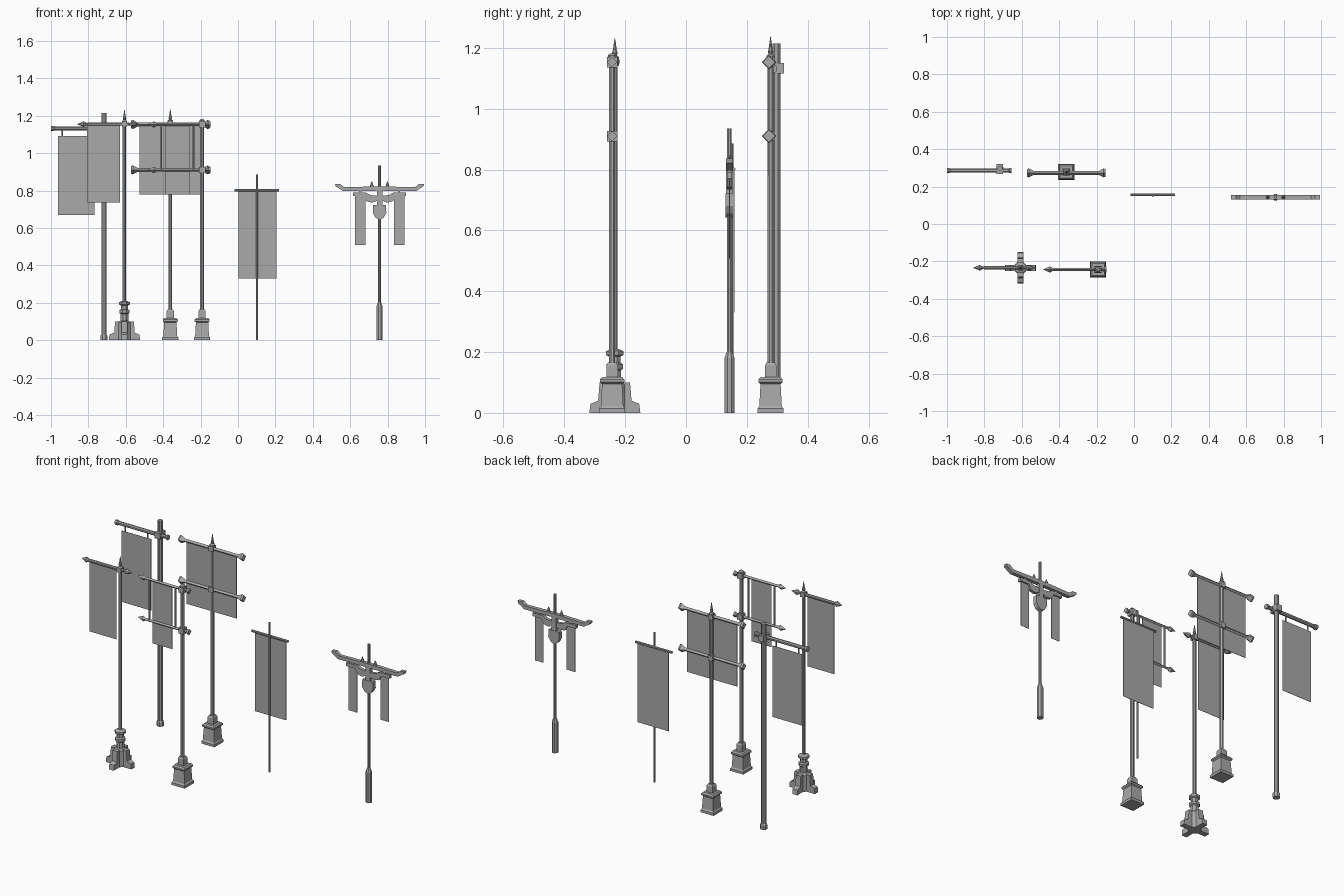
import bpy, bmesh
from math import pi, cos, sin, sqrt
from mathutils import Vector

cube = bpy.data.objects.get("Cube")
if cube:
    bpy.data.objects.remove(cube)

grey = bpy.data.materials.new("plain grey")
grey.use_nodes = True
GREY = (0.4, 0.4, 0.4, 1)
grey.diffuse_color = GREY
grey.node_tree.nodes["Principled BSDF"].inputs["Base Color"].default_value = GREY


def finish(name, bm, recalc=True):
    if recalc:
        bmesh.ops.recalc_face_normals(bm, faces=bm.faces[:])
    mesh = bpy.data.meshes.new(name)
    bm.to_mesh(mesh)
    bm.free()
    mesh.materials.append(grey)
    ob = bpy.data.objects.new(name, mesh)
    bpy.context.collection.objects.link(ob)
    return ob


def lathe(name, profile, x, y, z=0, n=8, along="z"):
    """Turn (radius, distance) pairs about an upright or sideways axis."""
    bm = bmesh.new()
    rings = []
    offset = 0 if (n == 4 and along == "x") else pi / n
    for r, h in profile:
        ring = []
        for i in range(n):
            a = 2 * pi * i / n + offset
            u, v = r * cos(a), r * sin(a)
            p = (u, v, h) if along == "z" else (h, u, v)
            ring.append(bm.verts.new(Vector(p) + Vector((x, y, z))))
        rings.append(ring)
    for a, b in zip(rings, rings[1:]):
        for i in range(n):
            j = (i + 1) % n
            bm.faces.new((a[i], a[j], b[j], b[i]))
    bm.faces.new(rings[0])
    bm.faces.new(rings[-1])
    return finish(name, bm)


def box(name, x0, x1, y0, y1, z0, z1):
    bm = bmesh.new()
    bmesh.ops.create_cube(bm, size=1)
    for v in bm.verts:
        v.co = ((x0 + x1) / 2 + v.co.x * (x1 - x0),
                (y0 + y1) / 2 + v.co.y * (y1 - y0),
                (z0 + z1) / 2 + v.co.z * (z1 - z0))
    return finish(name, bm)


def collar(name, x, y, z, h=0.014):
    return box(name, x - h, x + h, y - h, y + h, z - h, z + h)


def cloth(name, x0, x1, y, z0, z1):
    return box(name, x0, x1, y - 0.001, y + 0.001, z0, z1)


def slab(name, outline, x, y, depth, turn=0):
    """Extrude an upright outline of (across, height) points."""
    bm = bmesh.new()
    c, s = cos(turn), sin(turn)
    sides = []
    for d in (-depth / 2, depth / 2):
        sides.append([bm.verts.new((x + u * c - d * s, y + u * s + d * c, w))
                      for u, w in outline])
    a, b = sides
    bm.faces.new(a)
    bm.faces.new(b)
    for i in range(len(a)):
        j = (i + 1) % len(a)
        bm.faces.new((a[i], a[j], b[j], b[i]))
    return finish(name, bm)


def pedestal(name, x, y):
    steps = [(0.043, 0), (0.043, 0.014), (0.037, 0.022), (0.033, 0.095),
             (0.04, 0.101), (0.04, 0.11), (0.033, 0.118), (0.019, 0.118),
             (0.019, 0.155), (0.014, 0.165)]
    lathe(name, [(r * sqrt(2), h) for r, h in steps], x, y, n=4)


def finial(name, x, y, z):
    lathe(name, [(0.01, 0), (0.015, 0.006), (0.015, 0.012), (0.007, 0.018),
                 (0.01, 0.026), (0.007, 0.035), (0.0008, 0.075)], x, y, z)


# Tall plain post with a side arm and hanging banner
px, py = -0.717, 0.297
lathe("plain_post", [(0.014, 0), (0.014, 1.215)], px, py)
lathe("plain_post_foot", [(0.02, 0), (0.02, 0.024), (0.015, 0.032)], px, py)
lathe("plain_post_arm", [(0.015, -1), (0.015, -0.985), (0.011, -0.98),
                         (0.011, -0.67), (0.015, -0.665), (0.015, -0.655)],
      0, 0.286, 1.132, along="x")
box("plain_post_bracket", px - 0.017, px + 0.017, 0.268, 0.322, 1.115, 1.15)
cloth("plain_post_banner", -0.962, -0.768, 0.286, 0.67, 1.092)
for x in (-0.94, -0.79):
    lathe("banner_hanger", [(0.004, 1.088), (0.004, 1.13)], x, 0.286, n=6)

# Post on a buttressed base with a spear-ended crossbar
px, py = -0.607, -0.234
lathe("buttressed_post", [(0.01, 0.1), (0.01, 1.165)], px, py)
finial("buttressed_post_finial", px, py, 1.158)
lathe("base_core", [(0.036, 0), (0.036, 0.095), (0.022, 0.105), (0.022, 0.14),
                    (0.029, 0.145), (0.029, 0.16), (0.02, 0.165), (0.02, 0.185),
                    (0.031, 0.19), (0.031, 0.203), (0.012, 0.21)], px, py)
foot = [(0.01, 0), (0.084, 0), (0.08, 0.03), (0.055, 0.04), (0.05, 0.1), (0.01, 0.1)]
for k in range(4):
    slab("base_buttress", foot, px, py, 0.032, k * pi / 2)
lathe("spear_crossbar", [(0.0005, -0.86), (0.016, -0.825), (0.007, -0.808),
                         (0.009, -0.8), (0.009, -0.588), (0.007, -0.58),
                         (0.016, -0.565), (0.0005, -0.527)],
      0, py, 1.155, along="x")
collar("spear_crossbar_collar", px, py, 1.155)
cloth("spear_crossbar_banner", -0.807, -0.631, py, 0.735, 1.15)

# Post on a square pedestal with two flared crossbars
px, py = -0.362, 0.278
pedestal("wide_banner_pedestal", px, py)
lathe("wide_banner_post", [(0.011, 0.15), (0.011, 1.17)], px, py)
finial("wide_banner_finial", px, py, 1.162)
for z in (1.153, 0.91):
    flare = [(0.02, 0.21), (0.024, 0.2), (0.011, 0.175), (0.01, 0.16)]
    lathe("flared_crossbar", [(r, -h) for r, h in flare] + flare[::-1],
          px, 0.273, z, n=4, along="x")
    collar("flared_crossbar_collar", px, 0.276, z, 0.015)
cloth("wide_banner", -0.527, -0.2, 0.273, 0.78, 1.15)

# Post on a square pedestal with two arms reaching to one side
px, py = -0.192, -0.243
pedestal("side_arm_pedestal", px, py)
lathe("side_arm_post", [(0.011, 0.15), (0.011, 1.16), (0.015, 1.163),
                        (0.015, 1.175), (0.008, 1.182)], px, py)
for z in (1.153, 0.91):
    lathe("side_arm", [(0.0005, -0.485), (0.017, -0.45), (0.008, -0.435),
                       (0.009, -0.165), (0.017, -0.158), (0.017, -0.147)],
          0, py, z, n=4, along="x")
    collar("side_arm_collar", px, py, z, 0.017)
for x in (-0.41, -0.238):
    lathe("side_arm_rod", [(0.005, 0.91), (0.005, 1.153)], x, py, n=6)
cloth("side_arm_banner", -0.39, -0.26, py, 0.78, 1.15)

# Slim pole with a short crossbar and long banner
lathe("slim_pole", [(0.006, 0), (0.006, 0.885)], 0.102, 0.15)
lathe("slim_crossbar", [(0.007, -0.018), (0.007, 0.22)], 0, 0.156, 0.801, along="x")
cloth("slim_pole_banner", 0.002, 0.205, 0.158, 0.33, 0.8)

# Standard with an upswept double crossbar and a pair of narrow banners
px, py = 0.757, 0.143
lathe("standard_pole", [(0.018, 0), (0.018, 0.18), (0.008, 0.205), (0.008, 0.935)], px, py)


def mirrored(points):
    return points + [(-u, w) for u, w in reversed(points)]


slab("upswept_crossbar", mirrored([(0, 0.822), (0.19, 0.818), (0.212, 0.836),
                                   (0.238, 0.836), (0.235, 0.822), (0.218, 0.812),
                                   (0.195, 0.797), (0, 0.799)]), px, py, 0.022)
slab("lower_crossbar", mirrored([(0, 0.77), (0.05, 0.776), (0.075, 0.79),
                                 (0.142, 0.79), (0.142, 0.77), (0.085, 0.77),
                                 (0.07, 0.742), (0.04, 0.735), (0, 0.75)]),
     px, py, 0.018)
slab("shield", mirrored([(0, 0.722), (0.034, 0.722), (0.036, 0.68),
                         (0.022, 0.655), (0, 0.643)]), px, py, 0.026)
box("shield_stem", px - 0.015, px + 0.015, py - 0.011, py + 0.011, 0.715, 0.805)
for side in (-1, 1):
    lathe("crossbar_knob", [(0.011, 0.815), (0.009, 0.828), (0.002, 0.848)],
          px + side * 0.042, py)
    cx = px + side * 0.104
    cloth("narrow_banner", cx - 0.028, cx + 0.028, py, 0.508, 0.785)
    box("crossbar_strut", cx - 0.006, cx + 0.006, py - 0.006, py + 0.006, 0.78, 0.805)
